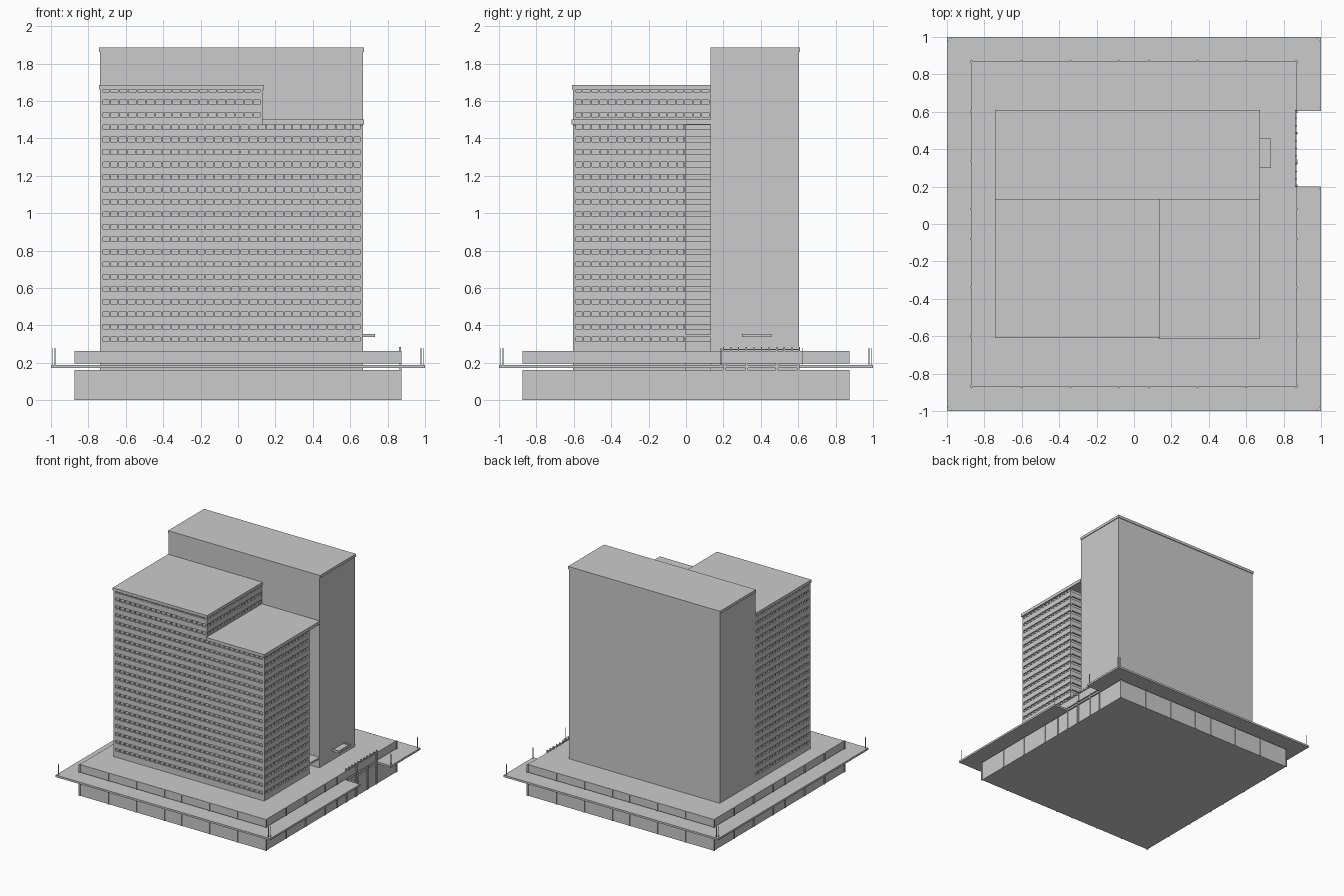
import bpy, bmesh
from mathutils import Matrix, Vector

if "Cube" in bpy.data.objects:
    bpy.data.objects.remove(bpy.data.objects["Cube"])


def boxes(name, items):
    """One object made of boxes given as (x0, x1, y0, y1, z0, z1)."""
    bm = bmesh.new()
    for x0, x1, y0, y1, z0, z1 in items:
        m = Matrix.Translation(((x0 + x1) / 2, (y0 + y1) / 2, (z0 + z1) / 2)) @ \
            Matrix.Diagonal((x1 - x0, y1 - y0, z1 - z0, 1))
        bmesh.ops.create_cube(bm, size=1, matrix=m)
    me = bpy.data.meshes.new(name)
    bm.to_mesh(me)
    bm.free()
    ob = bpy.data.objects.new(name, me)
    bpy.context.collection.objects.link(ob)
    return ob


def prism(name, pts, z0, z1):
    """Vertical extrusion of a plan outline."""
    bm = bmesh.new()
    f = bm.faces.new([bm.verts.new((x, y, z0)) for x, y in pts])
    g = bmesh.ops.extrude_face_region(bm, geom=[f])
    for v in g["geom"]:
        if isinstance(v, bmesh.types.BMVert):
            v.co.z = z1
    bmesh.ops.recalc_face_normals(bm, faces=bm.faces)
    me = bpy.data.meshes.new(name)
    bm.to_mesh(me)
    bm.free()
    ob = bpy.data.objects.new(name, me)
    bpy.context.collection.objects.link(ob)
    return ob


W = 0.868

# Podium: ground storey, projecting canopy with a notch, upper deck
boxes("ground_storey", [(-W, W, -W, W, 0, 0.162)])
boxes("upper_deck", [(-W, W, -W, W, 0.197, 0.263)])
prism("canopy_slab", [(-1, -1), (1, -1), (1, 0.2), (W, 0.2), (W, 0.605),
                      (1, 0.605), (1, 1), (-1, 1)], 0.172, 0.188)

# Slim pilasters around both podium storeys
pil = []
for z0, z1 in ((0, 0.162), (0.197, 0.263)):
    for s in (-1, 1):
        for p in (-0.868, -0.6, -0.34, -0.08, 0.08, 0.34, 0.6, 0.868):
            a = (p - 0.006, p + 0.006)
            b = (s * W - 0.006, s * W + 0.006)
            pil.append((*a, *b, z0, z1))
            pil.append((*b, *a, z0, z1))
boxes("podium_pilasters", pil)

# Entrance frame in the notch
boxes("entrance_posts", [(W - 0.005, W + 0.006, y - 0.006, y + 0.006, 0, 0.2)
                         for y in (0.205, 0.325, 0.485, 0.6)])

# Railing above the entrance
rail = [(0.862, 0.872, y0, y0 + 0.006, 0.26, 0.285)
        for y0 in [0.197 + 0.0407 * i for i in range(11)]]
rail.append((0.864, 0.87, 0.197, 0.61, 0.268, 0.274))
boxes("entrance_railing", rail)

# Corner poles on the canopy
boxes("canopy_poles", [(sx * x - 0.002, sx * x + 0.002, sy * y - 0.002, sy * y + 0.002, 0.18, 0.28)
                       for sx in (-1, 1) for sy in (-1, 1)
                       for x, y in ((0.99, 0.978), (0.978, 0.99))]
      + [(0.988, 0.992, y, y + 0.004, 0.18, 0.28) for y in (0.185, 0.62)])

# Rear tower slab with its roof cap
boxes("rear_tower", [(-0.737, 0.667, 0.13, 0.603, 0.16, 1.87)])
boxes("rear_roof", [(-0.743, 0.673, 0.13, 0.609, 1.862, 1.885)])

# Front block cores, recessed behind the floor bands
D = 0.012
XL, XM, XR, YF = -0.737, 0.132, 0.667, -0.603
boxes("front_left_core", [(XL + D, XM - D, YF + D, 0.135, 0.16, 1.67)])
boxes("front_right_core", [(XM - 0.02, XR - D, YF + D, -D, 0.16, 1.48)])

# Floor bands stepping from the L-shaped plan to the left block only
pitch, z, bands, mull = 0.0667, 0.272, [], []
boxes("front_base", [(XL, XM, YF, 0.13, 0.162, z), (XM, XR, YF, 0, 0.162, z)])
while z < 1.64:
    top = min(z + 0.042, 1.67)
    low = z < 1.45
    bands.append((XL, XM, YF, 0.13, z, top))
    if low:
        bands.append((XM, XR, YF, 0, z, min(top, 1.49)))
    # window mullions between the bands
    m0, m1 = top, min(z + pitch, 1.67 if not low else 1.49)
    if z + pitch > 1.45 and low:
        m1 = z + pitch
    x_end = XR if z + pitch < 1.49 else XM
    n = round((x_end - XL) / 0.047)
    for i in range(n + 1):
        x = XL + 0.004 + (x_end - XL - 0.008) * i / n
        mull.append((x - 0.004, x + 0.004, YF + 0.001, YF + D + 0.003, m0, m1))
    y_end = 0 if x_end == XR else 0.13
    for xe, ye in ((XL, 0.13), (x_end, y_end)):
        s = 1 if xe < 0 else -1
        xs = sorted((xe + s * 0.001, xe + s * (D + 0.003)))
        n = round((ye - YF) / 0.047)
        for i in range(n + 1):
            y = YF + 0.004 + (ye - YF - 0.008) * i / n
            mull.append((*xs, y - 0.004, y + 0.004, m0, m1))
    z += pitch
boxes("floor_bands", bands)
boxes("window_mullions", mull)

# Front roofs
boxes("front_left_roof", [(-0.743, 0.138, -0.609, 0.13, 1.662, 1.686)])
boxes("front_right_roof", [(0.128, 0.673, -0.612, 0.13, 1.475, 1.502)])

# Floor of the open slot between front and rear blocks
boxes("slot_floor", [(XM, XR, 0, 0.13, 0.337, 0.352)])

# Side entrance canopy with a raised rim
boxes("side_canopy", [(0.667, 0.733, 0.3, 0.456, 0.337, 0.347),
                      (0.723, 0.733, 0.3, 0.456, 0.347, 0.355),
                      (0.667, 0.723, 0.3, 0.31, 0.347, 0.355),
                      (0.667, 0.723, 0.446, 0.456, 0.347, 0.355)])
